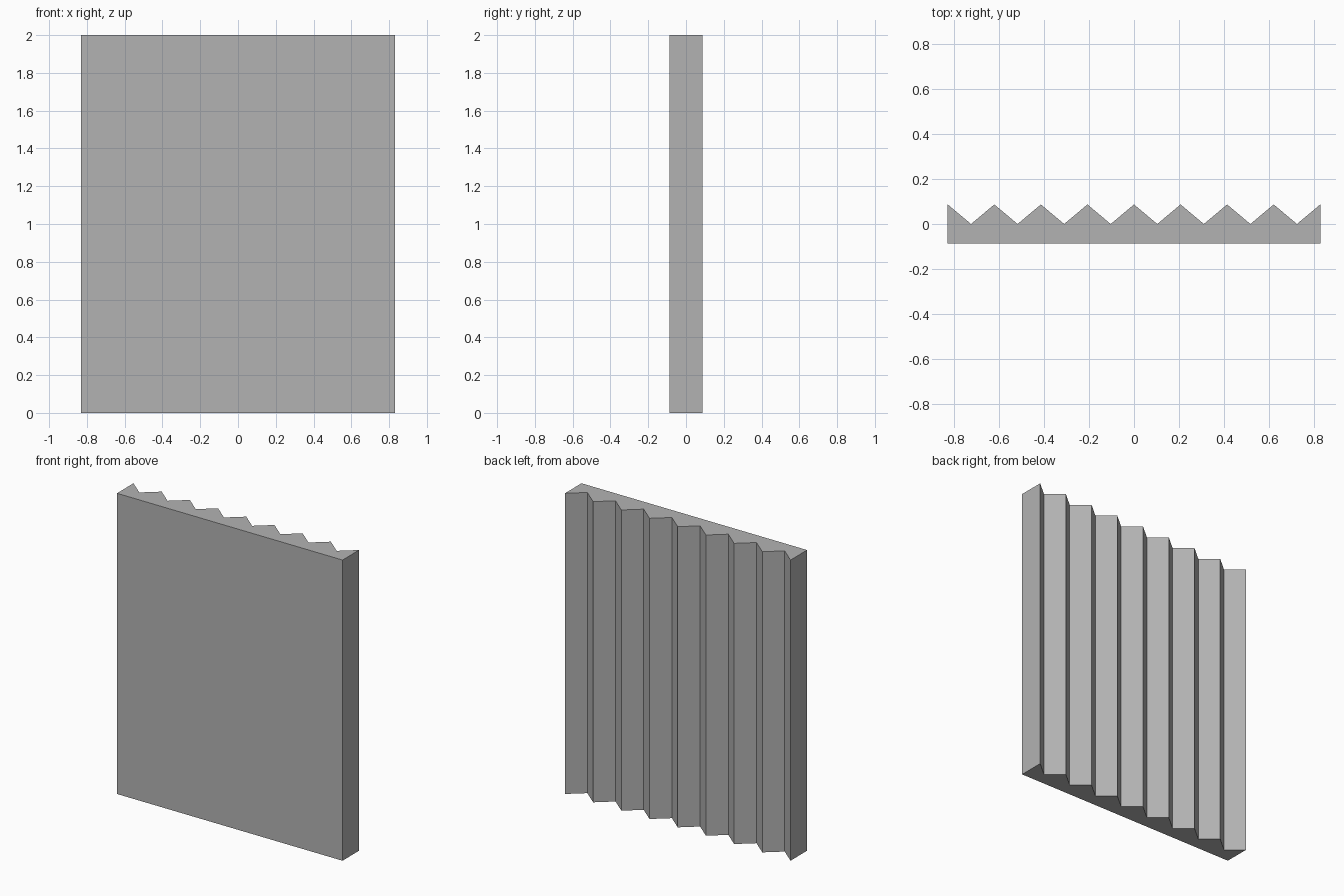
import bpy
import bmesh

cube = bpy.data.objects.get("Cube")
if cube:
    bpy.data.objects.remove(cube, do_unlink=True)

HALF_WIDTH, HEIGHT = 0.83, 2.0
FRONT, VALLEY, PEAK = -0.087, 0.0, 0.087
TEETH = 8

# Plain grey finish
grey = bpy.data.materials.new("plain_grey")
grey.use_nodes = True
colour = (0.45, 0.45, 0.45, 1.0)
grey.diffuse_color = colour
grey.node_tree.nodes["Principled BSDF"].inputs["Base Color"].default_value = colour

# Cross-section: flat front, zigzag back running from +x to -x
step = HALF_WIDTH / TEETH
profile = [(-HALF_WIDTH, FRONT), (HALF_WIDTH, FRONT)]
for i in range(2 * TEETH + 1):
    profile.append((HALF_WIDTH - i * step, VALLEY if i % 2 else PEAK))

# Extrude the cross-section upwards into the panel
bm = bmesh.new()
base = bm.faces.new([bm.verts.new((x, y, 0)) for x, y in profile])
top = bmesh.ops.extrude_face_region(bm, geom=[base], use_keep_orig=True)["geom"]
bmesh.ops.translate(bm, vec=(0, 0, HEIGHT),
                    verts=[v for v in top if isinstance(v, bmesh.types.BMVert)])
bmesh.ops.recalc_face_normals(bm, faces=bm.faces)

mesh = bpy.data.meshes.new("corrugated_panel")
bm.to_mesh(mesh)
bm.free()
mesh.materials.append(grey)
panel = bpy.data.objects.new("corrugated_panel", mesh)
bpy.context.scene.collection.objects.link(panel)
